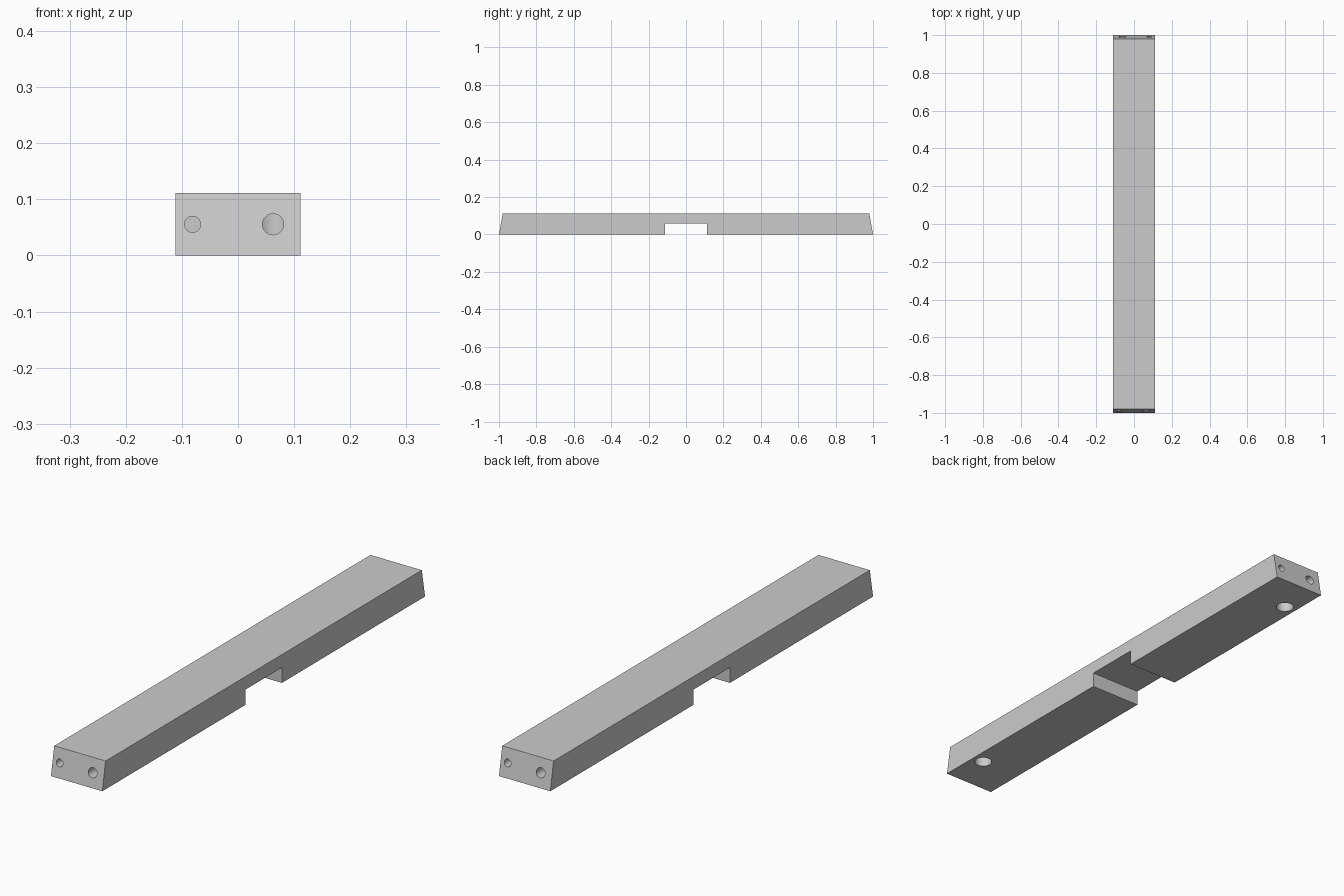
import bpy, bmesh, math

if "Cube" in bpy.data.objects:
    bpy.data.objects.remove(bpy.data.objects["Cube"])

HALF_W, HEIGHT = 0.1115, 0.111
MID_Z = HEIGHT / 2

# Rail: side profile (y, z) with slanted ends and a central halving notch
profile = [(-1, 0), (-0.113, 0), (-0.113, 0.06), (0.113, 0.06),
           (0.113, 0), (1, 0), (0.98, HEIGHT), (-0.98, HEIGHT)]
bm = bmesh.new()
face = bm.faces.new([bm.verts.new((-HALF_W, y, z)) for y, z in profile])
side = bmesh.ops.extrude_face_region(bm, geom=[face])
bmesh.ops.translate(bm, vec=(2 * HALF_W, 0, 0),
                    verts=[v for v in side["geom"] if isinstance(v, bmesh.types.BMVert)])
bmesh.ops.recalc_face_normals(bm, faces=bm.faces)
mesh = bpy.data.meshes.new("cross_rail")
bm.to_mesh(mesh)
bm.free()
rail = bpy.data.objects.new("cross_rail", mesh)
bpy.context.collection.objects.link(rail)


def drill(name, radius, depth, location, along_y=False):
    """Cut one round hole into the rail."""
    bpy.ops.mesh.primitive_cylinder_add(
        vertices=48, radius=radius, depth=depth, location=location,
        rotation=(math.pi / 2 if along_y else 0, 0, 0))
    cutter = bpy.context.object
    cutter.name = name
    cutter.hide_render = True
    bpy.context.view_layer.objects.active = rail
    mod = rail.modifiers.new(name, "BOOLEAN")
    mod.operation = "DIFFERENCE"
    mod.solver = "EXACT"
    mod.object = cutter
    bpy.ops.object.modifier_apply(modifier=name)
    bpy.data.objects.remove(cutter)


# Each end has a dowel hole, a bolt bore and a barrel-nut hole from below
for s in (1, -1):
    drill("dowel_hole", 0.0143, 0.3, (-s * 0.081, -s * 1.0, MID_Z), True)
    drill("nut_hole", 0.033, 0.17, (s * 0.0625, -s * 0.839, 0), False)
    drill("bolt_bore", 0.0187, 0.22, (s * 0.0625, -s * 0.95, MID_Z), True)

bpy.ops.object.select_all(action="DESELECT")
rail.select_set(True)
bpy.context.view_layer.objects.active = rail
bpy.ops.object.shade_smooth_by_angle(angle=math.radians(30))
